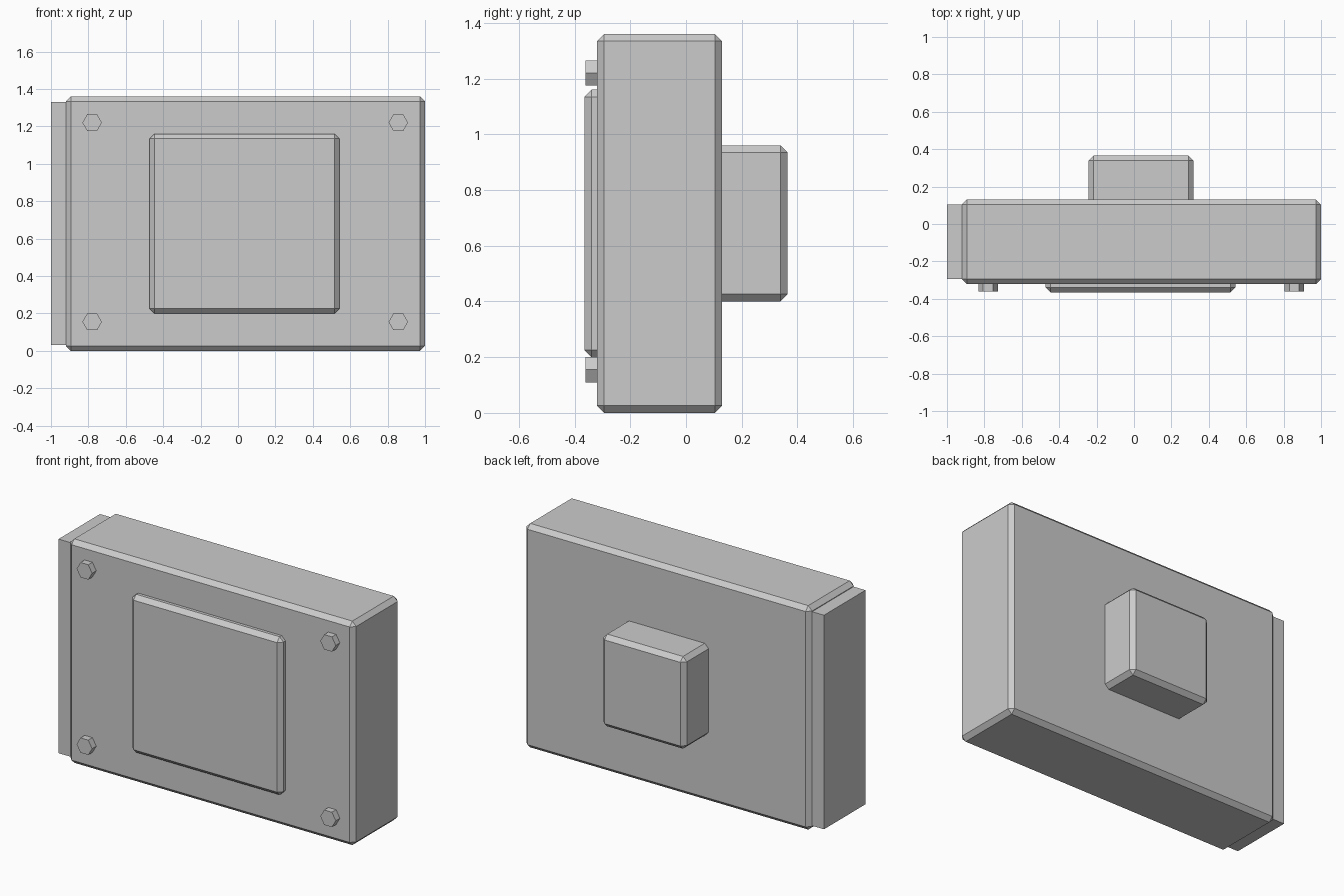
import bpy
import bmesh
import math
from mathutils import Matrix, Vector

cube = bpy.data.objects.get("Cube")
if cube:
    bpy.data.objects.remove(cube, do_unlink=True)

grey = bpy.data.materials.new("plain_grey")
grey.use_nodes = True
GREY = (0.6, 0.6, 0.6, 1.0)
grey.diffuse_color = GREY
grey.node_tree.nodes["Principled BSDF"].inputs["Base Color"].default_value = GREY


def finish(name, bm):
    mesh = bpy.data.meshes.new(name)
    bm.to_mesh(mesh)
    bm.free()
    mesh.materials.append(grey)
    obj = bpy.data.objects.new(name, mesh)
    bpy.context.collection.objects.link(obj)
    return obj


def box(name, low, high, chamfer=0.0):
    """Box between two corners, with optional chamfered edges."""
    low, high = Vector(low), Vector(high)
    bm = bmesh.new()
    bmesh.ops.create_cube(bm, size=1)
    bmesh.ops.scale(bm, vec=high - low, verts=bm.verts)
    bmesh.ops.translate(bm, vec=(low + high) / 2, verts=bm.verts)
    obj = finish(name, bm)
    if chamfer:
        bevel = obj.modifiers.new("chamfer", "BEVEL")
        bevel.width = chamfer
        bevel.segments = 1
    return obj


def bolt(name, x, z):
    """Hexagonal bolt head pointing forward, with corners left and right."""
    bm = bmesh.new()
    spin = Matrix.Rotation(math.pi / 2, 4, "X") @ Matrix.Rotation(math.pi / 2, 4, "Z")
    bmesh.ops.create_cone(bm, cap_ends=True, segments=6, radius1=0.052,
                          radius2=0.052, depth=0.08,
                          matrix=Matrix.Translation((x, -0.32, z)) @ spin)
    return finish(name, bm)


# Main casing and the thinner slab on its right side
box("casing", (-0.92, -0.32, 0), (1, 0.13, 1.36), 0.026)
box("side_slab", (-1, -0.294, 0.03), (-0.9, 0.104, 1.33))

# Raised front panel and rear block, both set into the casing
box("front_panel", (-0.473, -0.365, 0.2), (0.543, -0.25, 1.16), 0.026)
box("rear_block", (-0.243, 0.05, 0.4), (0.318, 0.365, 0.96), 0.026)

# Bolt heads at the front corners
for side, x in (("right", -0.78), ("left", 0.857)):
    for level, z in (("lower", 0.155), ("upper", 1.22)):
        bolt(f"{level}_{side}_bolt", x, z)
